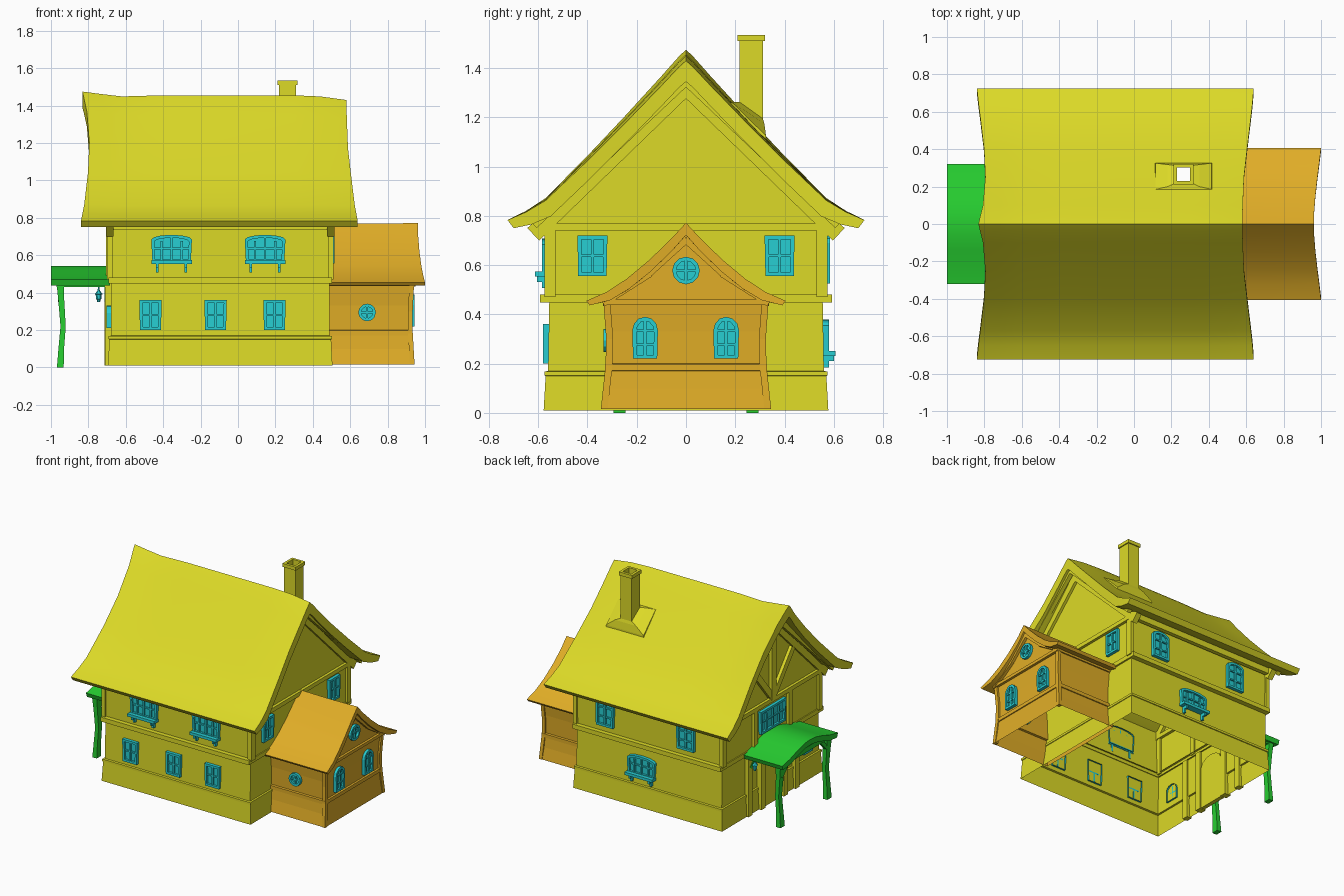
import bpy, bmesh, math
from mathutils import Vector as V

if "Cube" in bpy.data.objects:
    bpy.data.objects.remove(bpy.data.objects["Cube"])

def material(name, c):
    m = bpy.data.materials.new(name)
    m.diffuse_color = (*c, 1)
    m.use_nodes = True
    m.node_tree.nodes["Principled BSDF"].inputs["Base Color"].default_value = m.diffuse_color
    return m

YEL = material("yellow", (.72, .70, .02))
ORA = material("orange", (.75, .42, .02))
GRN = material("green", (.02, .62, .03))
CYA = material("cyan", (.02, .62, .65))
Z = V((0, 0, 1))

def piece(bm, rings, caps=True):
    """Loft closed rings of equal length into bm."""
    vs = [[bm.verts.new(p) for p in r] for r in rings]
    n = len(vs[0])
    for a, b in zip(vs, vs[1:]):
        for i in range(n):
            bm.faces.new((a[i], a[(i + 1) % n], b[(i + 1) % n], b[i]))
    if caps:
        bm.faces.new(vs[0])
        bm.faces.new(vs[-1])
    return vs

def finish(bm, name, mat, smooth=False):
    bmesh.ops.recalc_face_normals(bm, faces=bm.faces)
    me = bpy.data.meshes.new(name)
    bm.to_mesh(me)
    bm.free()
    if mat:
        me.materials.append(mat)
    if smooth:
        me.shade_smooth()
        me.set_sharp_from_angle(angle=math.radians(30))
    ob = bpy.data.objects.new(name, me)
    bpy.context.collection.objects.link(ob)
    return ob

def rect(x0, x1, y0, y1, z):
    return [V((x0, y0, z)), V((x1, y0, z)), V((x1, y1, z)), V((x0, y1, z))]

def loft(name, rings, mat, caps=True):
    bm = bmesh.new()
    piece(bm, rings, caps)
    return finish(bm, name, mat)

def box(name, x0, x1, y0, y1, z0, z1, mat):
    return loft(name, [rect(x0, x1, y0, y1, z0), rect(x0, x1, y0, y1, z1)], mat)

def beam(name, p, q, w, d, n, mat):
    """Timber from p to q, width w, depth d along normal n."""
    p, q, n = V(p), V(q), V(n)
    s = (q - p).cross(n).normalized() * w / 2
    k = n * d / 2
    loft(name, [[c + s + k, c - s + k, c - s - k, c + s - k] for c in (p, q)], mat)

def roof(name, prof, dz, mat):
    """prof: ridge-to-eave rows (y, z, thickness, x_left, x_right); dz: (t, ridge lift)."""
    rows = [(-r[0], *r[1:]) for r in prof[:0:-1]] + prof
    ymax, m = prof[-1][0], len(rows)
    rings = []
    for t, lift in dz:
        top, low = [], []
        for y, z, th, xl, xr in rows:
            x, zz = xl + (xr - xl) * t, z + lift * (1 - abs(y) / ymax)
            top.append(V((x, y, zz)))
            low.append(V((x, y * .965, zz - th)))
        rings.append(top + low[::-1])
    bm = bmesh.new()
    vs = piece(bm, rings, False)
    for e in (vs[0], vs[-1]):
        for j in range(m - 1):
            bm.faces.new((e[j], e[j + 1], e[2 * m - 2 - j], e[2 * m - 1 - j]))
    return finish(bm, name, mat, True)

def arch(w, h, rise=0, flare=1):
    a = w * flare / 2
    pts = [(-w / 2, 0), (w / 2, 0), (a, h - rise)]
    if rise:
        pts += [(a * math.cos(math.pi * i / 6), h - rise + rise * math.sin(math.pi * i / 6)) for i in range(1, 6)]
    return pts + [(-a, h - rise)]

def disc(r):
    return [(r * math.cos(math.tau * i / 12), r + r * math.sin(math.tau * i / 12)) for i in range(12)]

def window(name, o, n, outline, cols=2, rows=2, sill=False, d=.022):
    """Frame, pane and glazing bars on a wall; o = bottom centre, n = wall normal."""
    o, n = V(o), V(n)
    U = Z.cross(n)
    P = lambda u, v, k: o + U * u + Z * v + n * k
    w = max(u for u, v in outline) * 2
    h = max(v for u, v in outline)
    t = .016
    inner = [(u * (1 - 2 * t / w), h / 2 + (v - h / 2) * (1 - 2 * t / h)) for u, v in outline]
    bm = bmesh.new()
    vs = piece(bm, [[P(u, v, k) for u, v in q] for q, k in
                    ((outline, -.012), (outline, d), (inner, d), (inner, d * .3))], False)
    bm.faces.new(vs[-1])
    def bar(u0, u1, v0, v1, k0, k1):
        piece(bm, [[P(u0, v0, k), P(u1, v0, k), P(u1, v1, k), P(u0, v1, k)] for k in (k0, k1)])
    for i in range(1, cols):
        u = -w / 2 + w * i / cols
        bar(u - .006, u + .006, t * .8, h - t * (.8 if i * 2 == cols else 2), 0, d * .85)
    for j in range(1, rows):
        v = h * j / rows
        bar(-w / 2 + t, w / 2 - t, v - .005, v + .005, 0, d * .75)
    if sill:
        bar(-w / 2, w / 2, -.008, .012, -.005, .05)
        for s in (-1, 1):
            bar(s * w * .35 - .007, s * w * .35 + .007, -.055, -.008, -.005, .022)
            bar(s * w * .35 - .007, s * w * .35 + .007, -.03, -.008, .022, .042)
    finish(bm, name, CYA)

# main house: hollow wall shell with plinth ledge and gables
def ring(e, hy, z):
    return rect(-.68 - e, .49 + e, -hy, hy, z)
bm = bmesh.new()
vs = piece(bm, [ring(.015, .578, .01), ring(.008, .57, .15), ring(.012, .575, .152), ring(.012, .575, .168),
                ring(0, .56, .17), ring(0, .555, .46), ring(.005, .56, .48), ring(.005, .565, .80)], False)[-1]
for i, j, x in ((0, 3, -.685), (1, 2, .495)):
    bm.faces.new((vs[i], vs[j], bm.verts.new((x, 0, 1.39))))
finish(bm, "house_walls", YEL)
loft("floor_band", [ring(-.01, .55, .448), ring(.012, .592, .448), ring(.012, .592, .48), ring(-.01, .55, .48)], YEL, False)

# gable and corner timbers
for side, x, nx in (("left", -.685, -1), ("right", .495, 1)):
    n = (nx, 0, 0)
    beam(side + "_tie_beam", (x, -.59, .755), (x, .59, .755), .03, .04, n, YEL)
    for s in (-1, 1):
        beam(side + "_rafter", (x, 0, 1.325), (x, s * .62, .725), .07, .04, n, YEL)
        beam(side + "_corner_post", (x, s * .552, .47), (x, s * .552, .78), .045, .03, n, YEL)
        beam(side + "_outer_rafter", (x + nx * .05, 0, 1.35), (x + nx * .06, s * .62, .765), .04, .03, n, YEL)
beam("king_post", (-.69, 0, .76), (-.69, 0, 1.3), .05, .04, (1, 0, 0), YEL)
for s in (-1, 1):
    beam("gable_brace", (-.69, s * .02, .79), (-.69, s * .23, 1.05), .045, .035, (1, 0, 0), YEL)
    beam("window_post", (-.69, s * .2, .47), (-.69, s * .2, .76), .04, .03, (1, 0, 0), YEL)
    beam("door_post", (-.69, s * .13, .01), (-.69, s * .13, .45), .045, .05, (1, 0, 0), YEL)
    beam("entrance_post", (-.69, s * .27, .01), (-.69, s * .27, .45), .045, .04, (1, 0, 0), YEL)
    box("eave_plate", -.70, .51, s * .59 - .015, s * .59 + .015, .735, .80, YEL)
loft("door", [[V((x, u, v + .01)) for u, v in arch(.2, .37, .06)] for x in (-.67, -.70)], YEL)

# main roof, sagging ridge and flared ends
main_roof = roof("main_roof", [
    (0, 1.455, .085, -.832, .58), (.03, 1.427, .083, -.825, .58), (.1, 1.35, .08, -.808, .582),
    (.25, 1.19, .075, -.795, .588), (.4, 1.035, .07, -.802, .605),
    (.57, .868, .065, -.822, .625), (.65, .818, .05, -.832, .634), (.725, .783, .033, -.84, .64)],
    [(0, .02), (.07, .007), (.15, -.006), (.3, 0), (.5, 0), (.8, 0), (.9, -.006), (1, -.025)], YEL)

# chimney: open flue, cap and flared skirt on the roof slope
cx, cy = .265, .265
sq = lambda a, b, z: rect(cx - a, cx + a, cy - b, cy + b, z)
loft("chimney", [sq(.045, .047, 1.08), sq(.045, .047, 1.51), sq(.053, .055, 1.51), sq(.053, .055, 1.535),
                 sq(.034, .036, 1.535), sq(.034, .036, 1.08)], YEL, False)
def skirt(a, y0, y1, z0, z1):
    return [V((cx - a, y0, z0)), V((cx + a, y0, z0)), V((cx + a, y1, z1)), V((cx - a, y1, z1))]
loft("chimney_skirt", [skirt(.155, .18, .325, 1.25, 1.09), skirt(.15, .185, .325, 1.262, 1.125),
                       skirt(.085, .20, .318, 1.262, 1.175), skirt(.045, .218, .312, 1.262, 1.195)], YEL, False)
cut = box("flue_cutter", cx - .034, cx + .034, cy - .036, cy + .036, .9, 1.4, None)
cut.hide_render = True
cut.hide_set(True)
mod = main_roof.modifiers.new("flue", 'BOOLEAN')
mod.operation, mod.object = 'DIFFERENCE', cut

# annex walls, open underneath
bm = bmesh.new()
vs = piece(bm, [rect(.47, x, -y, y, z) for x, y, z in
                ((.94, .343, .015), (.932, .328, .1), (.927, .322, .17), (.933, .328, .172), (.933, .328, .198),
                 (.92, .312, .2), (.922, .316, .33), (.93, .33, .46))], False)[-1]
bm.faces.new([vs[1], vs[2]] + [bm.verts.new((.93, y, z)) for y, z in ((.15, .585), (0, .735), (-.15, .585))])
finish(bm, "annex_walls", ORA)
beam("annex_tie_beam", (.932, -.33, .45), (.932, .33, .45), .022, .03, (1, 0, 0), ORA)
for s in (-1, 1):
    box("annex_eave_plate", .49, .93, s * .325 - .012, s * .325 + .012, .435, .47, ORA)
    loft("annex_corner_post", [rect(x - .025, x, s * y - .014, s * y + .014, z)
         for x, y, z in ((.944, .332, .015), (.934, .313, .19), (.934, .31, .3), (.942, .322, .46))], ORA)
    beam("annex_rafter", (.935, 0, .71), (.935, s * .16, .565), .04, .03, (1, 0, 0), ORA)
    beam("annex_rafter", (.935, s * .15, .57), (.935, s * .34, .45), .04, .03, (1, 0, 0), ORA)
roof("annex_roof", [(0, .772, .05, .48, .963), (.06, .707, .05, .48, .963), (.15, .62, .047, .48, .97),
                    (.24, .545, .042, .48, .98), (.32, .492, .035, .48, .99), (.405, .455, .018, .48, 1.0)],
     [(0, 0), (.5, -.003), (1, 0)], ORA)

# porch
roof("porch_roof", [(0, .542, .04, -.685, -1.0), (.06, .538, .04, -.685, -1.0), (.14, .518, .04, -.685, -1.0),
                    (.23, .488, .04, -.685, -1.0), (.322, .47, .032, -.685, -1.0)], [(0, 0), (1, 0)], GRN)
for s in (-1, 1):
    y = s * .27
    loft("porch_post", [rect(x - w, x + w, y - w * 1.4, y + w * 1.4, z) for x, w, z in
                        ((-.95, .018, 0), (-.945, .015, .1), (-.935, .014, .22), (-.945, .016, .36), (-.95, .02, .45))], GRN)
    box("porch_side_beam", -.97, -.69, y - .02, y + .02, .43, .47, GRN)
    beam("porch_brace", (-.95, y, .36), (-.95, s * .17, .46), .025, .025, (1, 0, 0), GRN)
    beam("porch_wall_brace", (-.70, y, .36), (-.70, s * .17, .46), .025, .025, (1, 0, 0), GRN)
box("porch_front_beam", -.97, -.935, -.29, .29, .44, .475, GRN)

# windows
F, B, L, R = (0, -1, 0), (0, 1, 0), (-1, 0, 0), (1, 0, 0)
for x in (-.355, .145):
    window("front_upper_window", (x, -.563, .562), F, arch(.205, .147, .025, 1.06), 4, 2, True)
for x in (-.468, -.12, .195):
    window("front_lower_window", (x, -.558, .20), F, arch(.112, .16, 0, 1.07))
for x in (.25, -.40):
    window("back_upper_window", (x, .563, .525), B, arch(.135, .2, .035, 1.05), 2, 3)
window("back_lower_window", (-.04, .558, .24), B, arch(.21, .14, .025, 1.06), 4, 2, True)
for y in (-.38, .38):
    window("right_gable_window", (.495, y, .555), R, arch(.115, .165, 0, 1.06))
window("left_gable_window", (-.685, 0, .55), L, arch(.28, .165, 0, 1.05), 4, 2)
window("left_lower_window", (-.68, -.41, .21), L, arch(.1, .12, .04))
for y in (-.166, .163):
    window("annex_arched_window", (.922, y, .22), R, arch(.098, .17, .055, 1.06), 2, 3)
window("annex_round_window", (.927, 0, .522), R, disc(.056))
window("annex_side_window", (.69, -.314, .247), F, disc(.047))

# hanging lantern beside the door
def hexring(r, z):
    return [V((-.745 + r * math.cos(math.tau * i / 6), .27 + r * math.sin(math.tau * i / 6), z)) for i in range(6)]
loft("lantern", [hexring(r, z) for r, z in ((.008, .35), (.01, .362), (.014, .365), (.016, .39),
                                            (.021, .392), (.006, .412), (.003, .435))], CYA)
